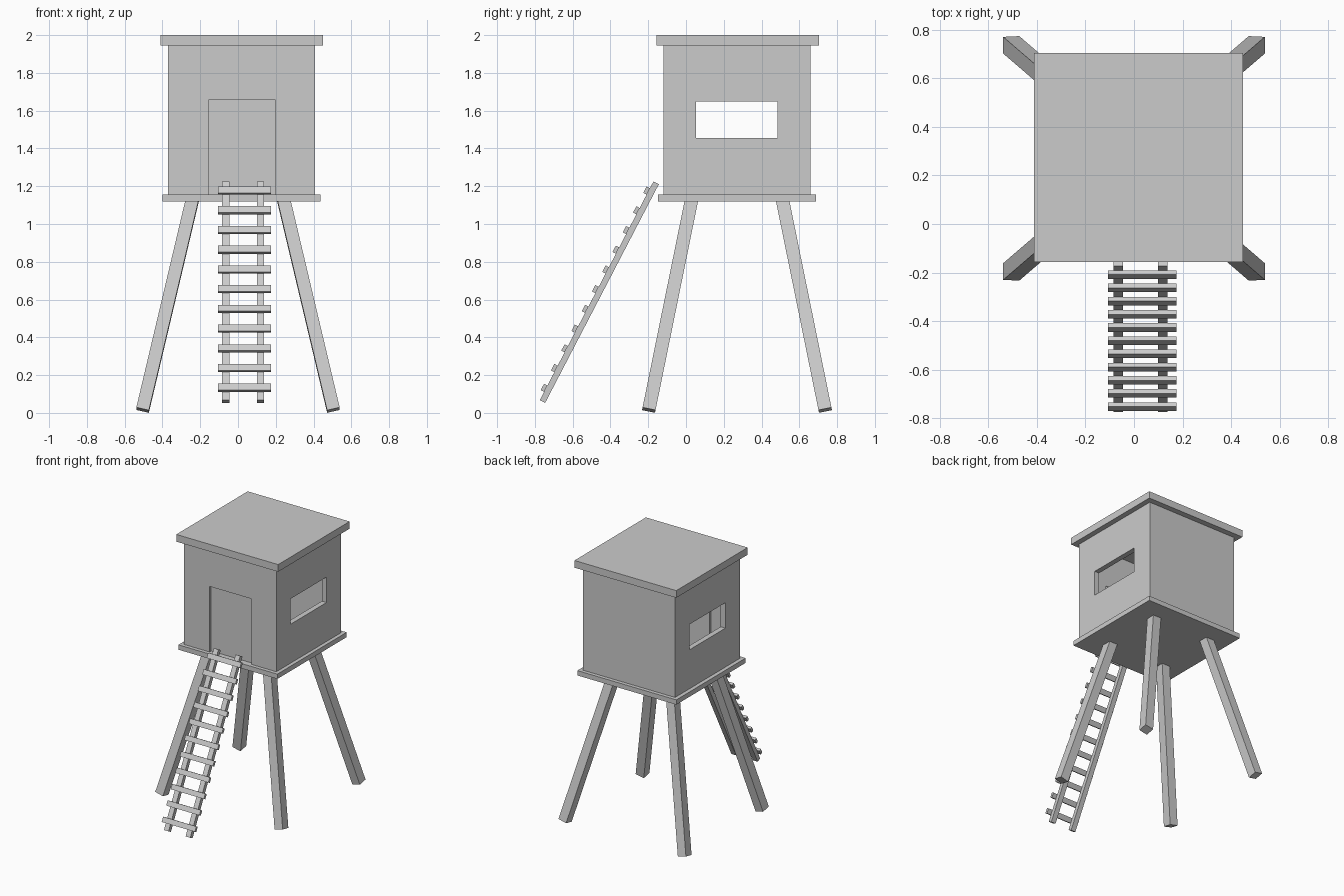
import bpy
from mathutils import Vector, Matrix

if "Cube" in bpy.data.objects:
    bpy.data.objects.remove(bpy.data.objects["Cube"])


def box(name, lo, hi):
    """Axis-aligned box between two corners."""
    lo, hi = Vector(lo), Vector(hi)
    bpy.ops.mesh.primitive_cube_add(size=1, location=(lo + hi) / 2)
    ob = bpy.context.object
    ob.name = name
    ob.data.transform(Matrix.Diagonal((*(hi - lo), 1)))
    return ob


def beam(name, a, b, wx, wy):
    """Square-ended beam from a to b, one side kept level with the x axis."""
    a, b = Vector(a), Vector(b)
    z = (b - a).normalized()
    y = z.cross(Vector((1, 0, 0))).normalized()
    x = y.cross(z)
    ob = box(name, (-wx / 2, -wy / 2, -(b - a).length / 2),
             (wx / 2, wy / 2, (b - a).length / 2))
    rot = Matrix((x, y, z)).transposed().to_4x4()
    ob.matrix_world = Matrix.Translation((a + b) / 2) @ rot
    return ob


def cut(target, name, lo, hi):
    """Subtract a hidden box from the target."""
    c = box(name, lo, hi)
    c.hide_render = True
    c.hide_viewport = False
    c.display_type = 'WIRE'
    m = target.modifiers.new(name, 'BOOLEAN')
    m.operation = 'DIFFERENCE'
    m.solver = 'EXACT'
    m.object = c


# Floor and roof slabs
box("floor_platform", (-0.40, -0.148, 1.12), (0.436, 0.688, 1.157))
box("roof", (-0.411, -0.157, 1.945), (0.449, 0.704, 2.0))

# Hollow cabin walls with two side windows and a doorway
walls = box("cabin_walls", (-0.37, -0.12, 1.157), (0.408, 0.66, 1.945))
cut(walls, "interior_cutter", (-0.33, -0.08, 1.0), (0.368, 0.62, 2.1))
cut(walls, "window_cutter", (-0.6, 0.053, 1.454), (0.6, 0.485, 1.648))
cut(walls, "door_cutter", (-0.156, -0.3, 1.0), (0.198, 0.0, 1.657))

# Door panel set back in the doorway
box("door", (-0.156, -0.10, 1.157), (0.198, -0.06, 1.657))

# Four splayed legs
for sx, side in ((-1, "left"), (1, "right")):
    for sy, end in ((-1, "front"), (1, "back")):
        beam(f"{end}_{side}_leg",
             (sx * 0.505, 0.27 + sy * 0.467, 0.015),
             (sx * 0.24, 0.27 + sy * 0.239, 1.135), 0.068, 0.07)

# Ladder rails
bottom, top = Vector((0, -0.76, 0.06)), Vector((0, -0.158, 1.218))
for x, side in ((-0.064, "left"), (0.119, "right")):
    off = Vector((x, 0, 0))
    beam(f"ladder_rail_{side}", bottom + off, top + off, 0.039, 0.032)

# Ladder rungs resting on the outer face of the rails
slope = (top - bottom).normalized()
normal = Vector((0, -slope.z, slope.y))
for i in range(11):
    z = 0.121 + i * 0.1044
    p = bottom + slope * ((z - bottom.z) / slope.z) + normal * 0.026
    p.x = 0.034
    beam(f"ladder_rung_{i + 1}", p - slope * 0.019, p + slope * 0.019, 0.28, 0.02)
